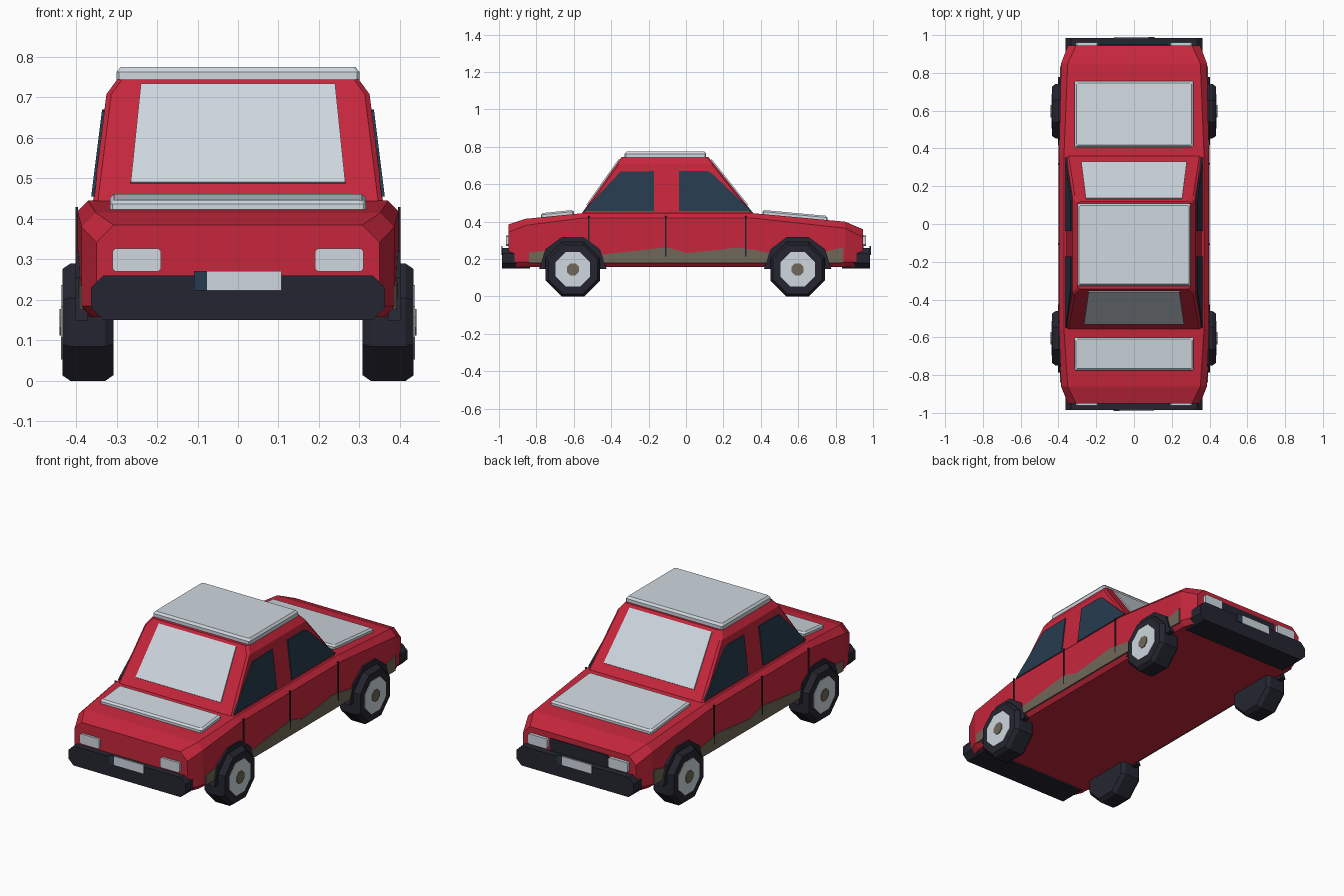
import bpy, bmesh, math
from mathutils import Vector

if "Cube" in bpy.data.objects:
    bpy.data.objects.remove(bpy.data.objects["Cube"])


def material(name, r, g, b):
    lin = [((c + 0.055) / 1.055) ** 2.4 for c in (r, g, b)]
    m = bpy.data.materials.new(name)
    m.diffuse_color = (*lin, 1)
    m.use_nodes = True
    m.node_tree.nodes["Principled BSDF"].inputs["Base Color"].default_value = m.diffuse_color
    return m


RED = material("red paint", 0.78, 0.15, 0.235)
SNOW = material("pale grey", 0.81, 0.845, 0.875)
NAVY = material("navy glass", 0.15, 0.235, 0.31)
BLACK = material("black rubber", 0.145, 0.145, 0.19)
MUD = material("mud brown", 0.44, 0.41, 0.35)


def loft(name, rings, mat):
    """Skin a list of equal-length point rings and cap both ends."""
    bm = bmesh.new()
    vs = [[bm.verts.new(p) for p in ring] for ring in rings]
    n = len(vs[0])
    for a, b in zip(vs, vs[1:]):
        for i in range(n):
            j = (i + 1) % n
            bm.faces.new((a[i], a[j], b[j], b[i]))
    bm.faces.new(vs[0])
    bm.faces.new(vs[-1])
    bmesh.ops.recalc_face_normals(bm, faces=bm.faces)
    me = bpy.data.meshes.new(name)
    bm.to_mesh(me)
    bm.free()
    me.materials.append(mat)
    ob = bpy.data.objects.new(name, me)
    bpy.context.collection.objects.link(ob)
    return ob


def prism(name, pts, vec, mat):
    pts = [Vector(p) for p in pts]
    return loft(name, [pts, [p + Vector(vec) for p in pts]], mat)


def chamfered(w0, w1, h0, h1, c):
    """Rectangle with cut corners, as 2D points."""
    return [(w0 + c, h0), (w1 - c, h0), (w1, h0 + c), (w1, h1 - c),
            (w1 - c, h1), (w0 + c, h1), (w0, h1 - c), (w0, h0 + c)]


# Lower body: stations of y, half width, top height, corner cut
STATIONS = [(-0.95, 0.35, 0.385, 0.043), (-0.86, 0.386, 0.415, 0.035),
            (-0.555, 0.397, 0.445, 0.026), (0.36, 0.397, 0.445, 0.026),
            (0.85, 0.386, 0.40, 0.035), (0.945, 0.35, 0.36, 0.043)]


def at(y, k):
    """Interpolate body half width (k=1) or top height (k=2) at y."""
    for a, b in zip(STATIONS, STATIONS[1:]):
        if a[0] <= y <= b[0]:
            return a[k] + (b[k] - a[k]) * (y - a[0]) / (b[0] - a[0])


rings = []
for y, w, top, c in STATIONS:
    r = chamfered(-w, w, 0.158, top, c)
    r[0], r[1] = (-w + 0.025, 0.158), (w - 0.025, 0.158)
    r[2], r[7] = (w, 0.185), (-w, 0.185)
    rings.append([(x, y, z) for x, z in r])
loft("body", rings, RED)


# Cabin: straight sloped ends with a chamfered roof edge
def front_y(z):
    return -0.557 + (z - 0.445) * 0.707


def rear_y(z):
    return 0.36 - (z - 0.445) * 0.8


def cabin_w(z):
    return 0.358 - (z - 0.445) * 0.125


loft("cabin", [[(x, y, z) for x, y in chamfered(-w, w, front_y(z), rear_y(z), 0.012)]
               for z, w in ((0.43, cabin_w(0.43)), (0.708, cabin_w(0.708)), (0.745, 0.298))], RED)

# Windscreens
for name, fy, s, wb in (("front_windscreen", front_y, -1, 0.265),
                        ("rear_windscreen", rear_y, 1, 0.28)):
    lo, hi = 0.487, 0.73
    prism(name, [(-wb, fy(lo), lo), (wb, fy(lo), lo),
                 (wb - 0.025, fy(hi), hi), (-wb + 0.025, fy(hi), hi)],
          (0, 0.005 * s, 0.004), SNOW)


# Pale panels on roof, front lid and rear lid
def panel(name, w, y0, y1, base, h):
    def ring(up, i):
        return [(x, y, base(y) + up) for x, y in chamfered(-w + i, w - i, y0 + i, y1 - i, 0.006)]
    loft(name, [ring(-0.006, 0), ring(h * 0.6, 0), ring(h, 0.01)], SNOW)


panel("roof_panel", 0.30, -0.328, 0.108, lambda y: 0.745, 0.03)
panel("front_lid_panel", 0.316, -0.775, -0.60, lambda y: at(y, 2), 0.022)
panel("rear_lid_panel", 0.314, 0.408, 0.757, lambda y: at(y, 2), 0.022)

# Side details, both sides
WINDOWS = {"front_side_window": [(-0.55, 0.456), (-0.171, 0.456), (-0.171, 0.67), (-0.35, 0.667)],
           "rear_side_window": [(-0.037, 0.456), (0.352, 0.456), (0.134, 0.662), (0.11, 0.67), (-0.037, 0.67)]}
MUD_TOP = [(-0.84, 0.235), (-0.70, 0.25), (-0.555, 0.232), (-0.45, 0.225), (-0.28, 0.243),
           (-0.12, 0.262), (-0.08, 0.258), (0, 0.232), (0.18, 0.25), (0.27, 0.262),
           (0.36, 0.25), (0.45, 0.232), (0.72, 0.235), (0.84, 0.262)]
for s, side in ((-1, "left"), (1, "right")):
    for name, pts in WINDOWS.items():
        prism(f"{side}_{name}", [(s * (cabin_w(z) - 0.002), y, z) for y, z in pts],
              (s * 0.008, 0, 0), NAVY)
    # Mud splash along the sill
    loft(f"{side}_mud", [[(s * (at(y, 1) + d), y, z)
                          for d, z in ((-0.004, 0.178), (0.004, 0.178), (0.004, t), (-0.004, t))]
                         for y, t in MUD_TOP], MUD)
    # Door seams
    for i, (y, low) in enumerate(((-0.52, 0.29), (-0.107, 0.215), (0.32, 0.215))):
        x = s * (at(y, 1) - 0.002)
        prism(f"{side}_door_seam_{i + 1}",
              [(x, y - 0.004, low), (x, y + 0.004, low), (x, y + 0.004, 0.43), (x, y - 0.004, 0.43)],
              (s * 0.007, 0, 0), BLACK)
    # Wheels with arch, disc and hub
    for wy, end in ((-0.605, "front"), (0.597, "rear")):
        arch = [(0.18 * math.cos(math.radians(a)), 0.148 + 0.18 * math.sin(math.radians(a)))
                for a in range(0, 181, 36)]
        prism(f"{end}_{side}_arch", [(s * 0.37, wy + y, z) for y, z in arch],
              (s * 0.032, 0, 0), BLACK)

        def octagon(x, r):
            return [(s * x, wy + r * math.cos(math.pi * (k + 0.5) / 4),
                     0.145 + r * math.sin(math.pi * (k + 0.5) / 4)) for k in range(8)]
        R = 0.145 / math.cos(math.pi / 8)
        loft(f"{end}_{side}_tyre", [octagon(0.308, R - 0.015), octagon(0.328, R),
                                    octagon(0.414, R), octagon(0.434, R - 0.015)], BLACK)
        loft(f"{end}_{side}_wheel_disc", [octagon(0.43, 0.1), octagon(0.437, 0.1)], SNOW)
        loft(f"{end}_{side}_hub", [octagon(0.43, 0.035), octagon(0.441, 0.035)], MUD)

# Both ends: bumper, lamps, number plate
for s, end in ((-1, "front"), (1, "rear")):
    prism(f"{end}_bumper", [(x, s * 0.835, z) for x, z in chamfered(-0.363, 0.363, 0.15, 0.26, 0.03)],
          (0, s * 0.15, 0), BLACK)
    for m, side in ((-1, "left"), (1, "right")):
        x0, x1 = sorted((m * 0.19, m * 0.31))
        prism(f"{end}_{side}_lamp",
              [(x, s * 0.935, z) for x, z in chamfered(x0, x1, 0.27, 0.327, 0.007)],
              (0, s * 0.027, 0), SNOW)
    for name, a, b, mat in (("number_plate", -0.077, 0.107, SNOW), ("plate_band", -0.109, -0.077, NAVY)):
        a, b = -s * a, -s * b
        prism(f"{end}_{name}", [(a, s * 0.982, 0.223), (b, s * 0.982, 0.223),
                                (b, s * 0.982, 0.271), (a, s * 0.982, 0.271)],
              (0, s * 0.008, 0), mat)

# Grille between the rear-end lamps
prism("grille", [(-0.18, 0.94, 0.25), (0.18, 0.94, 0.25), (0.18, 0.94, 0.33), (-0.18, 0.94, 0.33)],
      (0, 0.01, 0), BLACK)
